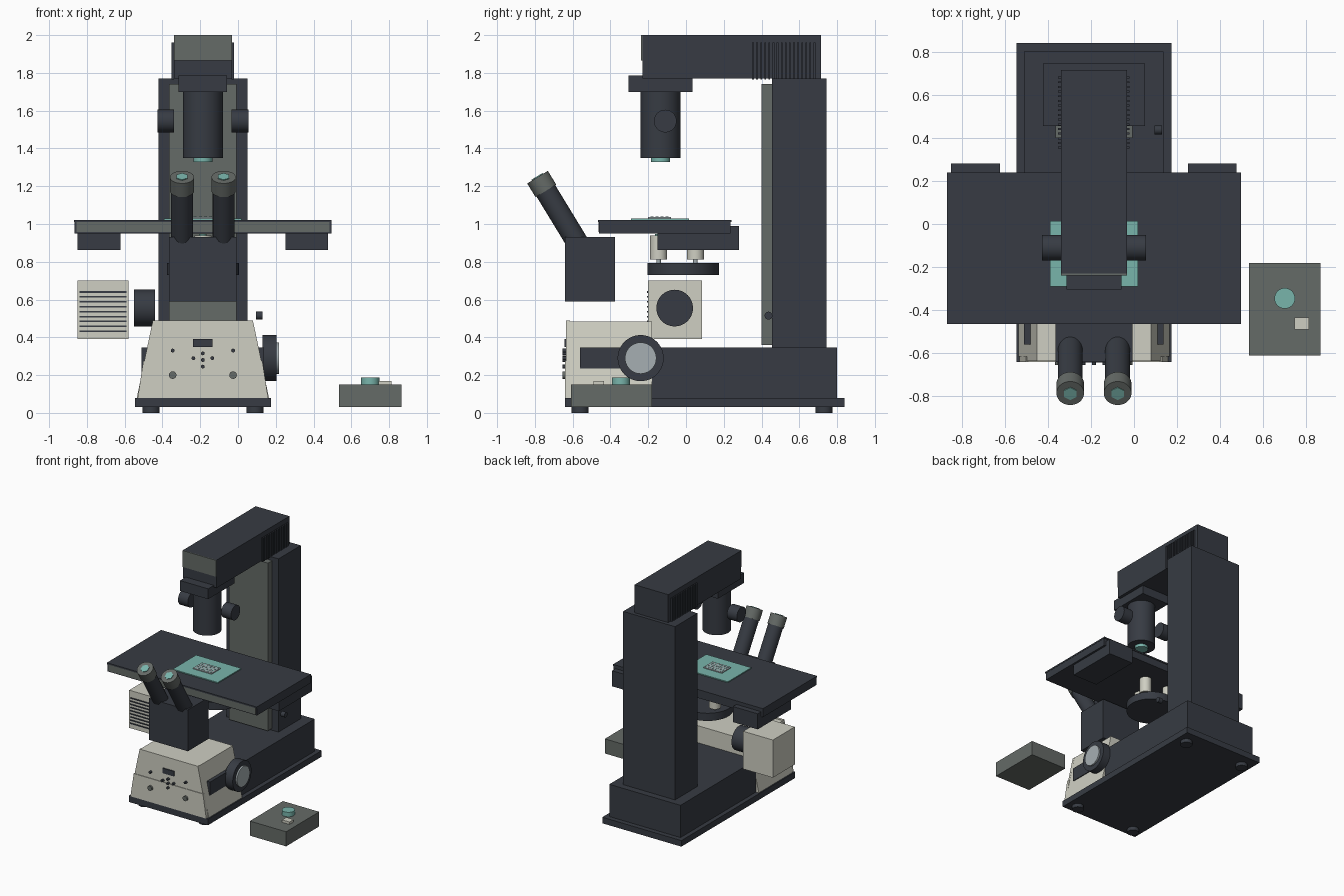
import bpy, bmesh, math
from mathutils import Vector

if "Cube" in bpy.data.objects:
    bpy.data.objects.remove(bpy.data.objects["Cube"])


def material(name, rgb):
    m = bpy.data.materials.new(name)
    m.use_nodes = True
    m.diffuse_color = (*rgb, 1)
    m.node_tree.nodes["Principled BSDF"].inputs["Base Color"].default_value = (*rgb, 1)
    return m


DARK = material("charcoal", (.038, .044, .056))
GRAY = material("warm_gray", (.13, .145, .135))
CREAM = material("cream", (.62, .62, .54))
TEAL = material("teal_glass", (.19, .46, .41))
SILVER = material("silver", (.38, .43, .45))
CX = -0.186  # centre line of the stand


def finish(name, bm, mat):
    bmesh.ops.recalc_face_normals(bm, faces=bm.faces)
    mesh = bpy.data.meshes.new(name)
    bm.to_mesh(mesh)
    bm.free()
    mesh.materials.append(mat)
    ob = bpy.data.objects.new(name, mesh)
    bpy.context.collection.objects.link(ob)
    return ob


def box(name, x, y, z, mat, taper=0):
    """Box from three ranges; taper draws in the top along x."""
    bm = bmesh.new()
    bmesh.ops.create_cube(bm, size=1)
    for v in bm.verts:
        top = v.co.z > 0
        side = 1 if v.co.x > 0 else -1
        v.co = [r[0] if c < 0 else r[1] for r, c in zip((x, y, z), v.co)]
        if top:
            v.co.x -= side * taper
    return finish(name, bm, mat)


def rod(name, a, b, r, mat, sides=40):
    """Cylinder between two points."""
    a, b = Vector(a), Vector(b)
    bm = bmesh.new()
    bmesh.ops.create_cone(bm, cap_ends=True, segments=sides, radius1=r, radius2=r, depth=(b - a).length)
    ob = finish(name, bm, mat)
    ob.location = (a + b) / 2
    ob.rotation_euler = (b - a).to_track_quat('Z', 'Y').to_euler()
    bpy.ops.object.select_all(action='DESELECT')
    ob.select_set(True)
    bpy.context.view_layer.objects.active = ob
    bpy.ops.object.shade_smooth_by_angle(angle=math.radians(35))
    return ob


def centred(w):
    return (CX - w, CX + w)


# Base, feet and side rails
box("base_plate", centred(.36), (-.64, .84), (.03, .08), DARK)
box("base_body", centred(.324), (-.18, .80), (.08, .345), DARK)
box("side_rail", centred(.324), (-.56, -.18), (.235, .345), DARK)
for x in (-.46, .09):
    for y in (-.56, .73):
        rod("foot", (x, y, 0), (x, y, .03), .045, DARK)

# Tapered front housing with two face panels
box("front_housing", centred(.35), (-.615, -.18), (.08, .485), CREAM, .085)
box("lower_front_panel", centred(.345), (-.64, -.615), (.08, .275), CREAM, .03)
box("upper_front_panel", centred(.31), (-.635, -.615), (.275, .488), CREAM, .045)
box("display", centred(.052), (-.643, -.63), (.35, .392), DARK)
for x, z, r in ((-.16, .2, .02), (.16, .2, .02), (-.16, .33, .01), (.16, .33, .01),
                (-.05, .29, .01), (.05, .29, .01), (0, .315, .01), (0, .28, .01), (0, .245, .01)):
    rod("front_button", (CX + x, -.655, z), (CX + x, -.63, z), r, GRAY if r > .015 else DARK, 16)

# Focus knob
rod("focus_knob", (.13, -.24, .29), (.205, -.24, .29), .122, DARK, 48)
rod("focus_knob_cap", (.2, -.24, .29), (.218, -.24, .29), .083, SILVER, 48)

# Column
box("column", centred(.236), (.455, .745), (.345, 1.77), DARK)
box("column_rail", centred(.178), (.4, .455), (.36, 1.74), GRAY)
rod("column_lock_knob", (.095, .437, .515), (.13, .437, .515), .021, DARK, 20)

# Upper arm with cooling ribs
box("arm", centred(.153), (-.23, .715), (1.77, 2), DARK)
box("arm_front_panel", centred(.153), (-.238, -.23), (1.865, 2), GRAY)
for side in (-1, 1):
    for i in range(16):
        y = .35 + i * .0217
        x = CX + side * .159
        box("arm_rib", (x - .007, x + .007), (y, y + .009), (1.765, 1.96), DARK)
box("condenser_mount", centred(.128), (-.305, .035), (1.70, 1.785), DARK)
rod("condenser", (CX, -.135, 1.35), (CX, -.135, 1.70), .106, DARK, 48)
rod("condenser_lens", (CX, -.135, 1.327), (CX, -.135, 1.35), .05, TEAL)
for side in (-1, 1):
    rod("condenser_knob", (CX + side * .152, -.11, 1.545), (CX + side * .241, -.11, 1.545), .06, DARK)

# Stage
box("stage", centred(.68), (-.46, .235), (.95, 1.01), DARK)
box("stage_top", centred(.682), (-.465, .24), (1.01, 1.022), DARK)
box("stage_front_trim", centred(.67), (-.464, -.458), (.957, 1.01), GRAY)
for side in (-1, 1):
    x = CX + side * .55
    box("stage_drive", (x - .113, x + .113), (-.15, .28), (.862, .99), DARK)
box("stage_insert", centred(.205), (-.29, .015), (1.02, 1.03), TEAL)
box("sample_plate", centred(.085), (-.2, -.08), (1.028, 1.037), SILVER)
for i in range(6):
    for j in range(4):
        x, y = CX + (i - 2.5) * .027, -.14 + (j - 1.5) * .027
        rod("sample_well", (x, y, 1.03), (x, y, 1.039), .008, TEAL, 8)

# Objective turret
rod("turret", (CX, -.015, .73), (CX, -.015, .793), .19, DARK, 56)
for deg in (-90, 30, 150):
    a = math.radians(deg)
    x, y = CX + .13 * math.cos(a), -.015 + .13 * math.sin(a)
    rod("objective_neck", (x, y, .79), (x, y, .815), .012, SILVER, 16)
    rod("objective", (x, y, .812), (x, y, .94), .045, CREAM, 32)
    rod("objective_lens", (x, y, .94), (x, y, .947), .02, TEAL, 20)

# Binocular head
box("viewing_head", centred(.178), (-.64, -.375), (.59, .93), DARK)
lean = Vector((0, -.52, .854))
for side in (-1, 1):
    tip = Vector((CX + side * .11, -.786, 1.248))
    rod("eyepiece_tube", tip - lean * .46, tip - lean * .08, .058, DARK)
    rod("eyepiece_cap", tip - lean * .085, tip, .064, GRAY)
    rod("eyepiece_lens", tip - lean * .01, tip + lean * .005, .034, TEAL, 6)

# Lamp house
box("lamp_house", (-.85, -.58), (-.2, .085), (.39, .70), CREAM)
for i in range(9):
    z = .428 + i * .026
    box("lamp_vent", (-.84, -.59), (-.207, -.199), (z, z + .008), DARK)
rod("lamp_collar", (-.55, -.06, .555), (-.44, -.06, .555), .097, DARK, 48)

# Separate control box
box("control_box", (.535, .865), (-.61, -.18), (.03, .15), GRAY)
rod("control_dial", (.7, -.345, .15), (.7, -.345, .187), .048, TEAL)
box("control_button", (.745, .812), (-.49, -.435), (.15, .17), CREAM)
